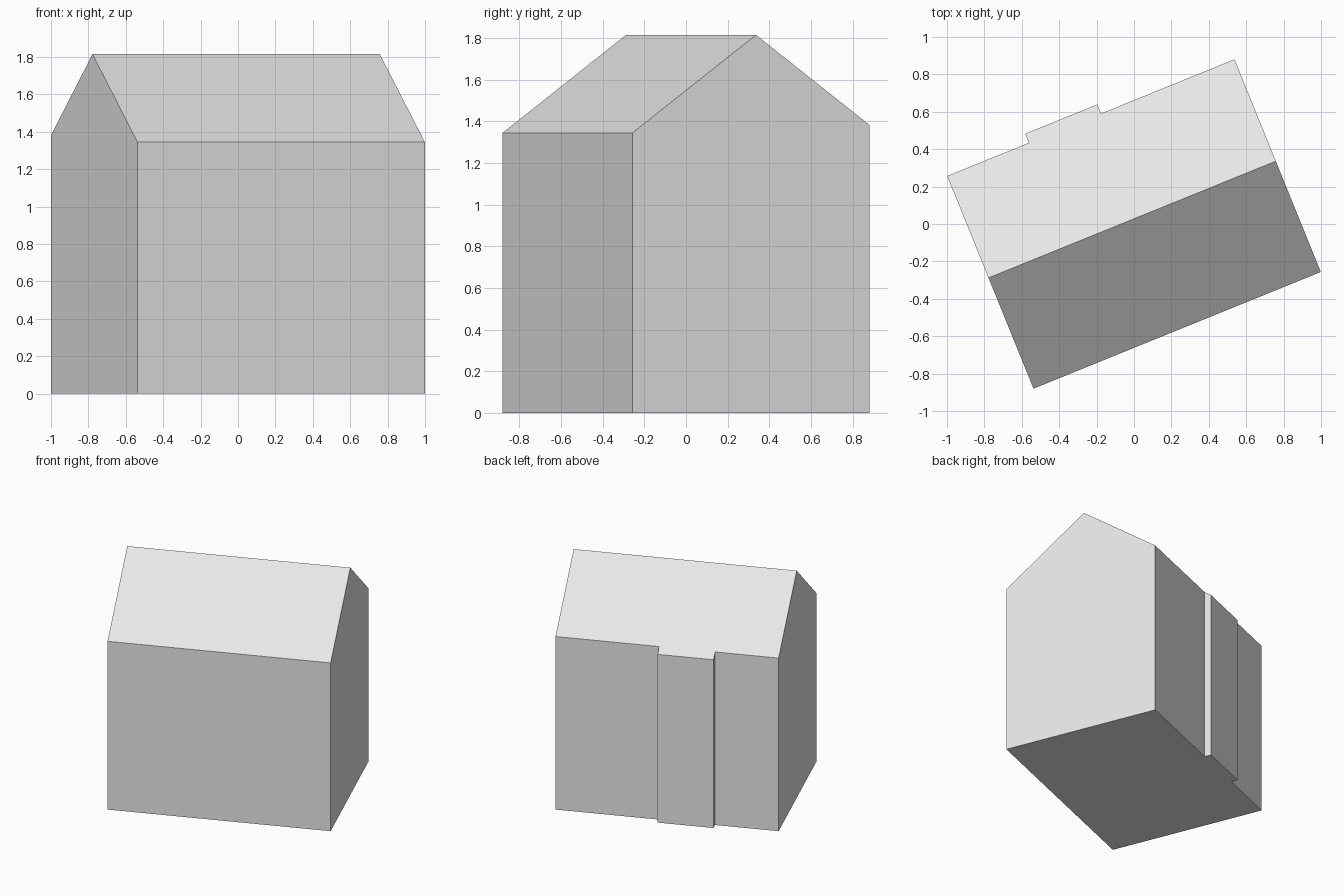
import bpy
import bmesh
import math

if "Cube" in bpy.data.objects:
    bpy.data.objects.remove(bpy.data.objects["Cube"], do_unlink=True)

HALF_LENGTH, HALF_DEPTH = 0.829, 0.6135
RIDGE_OFFSET, RIDGE_HEIGHT, ROOF_SLOPE = 0.026, 1.815, 0.735
BAY_START, BAY_END, BAY_FRONT = -0.357, 0.059, 0.666
TURN = math.radians(22.1)

# Wall colour
grey = bpy.data.materials.new("light_grey")
grey.use_nodes = True
grey.diffuse_color = (0.8, 0.8, 0.8, 1)
grey.node_tree.nodes["Principled BSDF"].inputs["Base Color"].default_value = (0.8, 0.8, 0.8, 1)


def roof_height(y):
    return RIDGE_HEIGHT - ROOF_SLOPE * abs(y - RIDGE_OFFSET)


# Footprint, counter-clockwise, with a shallow bay on the back wall
front = [(-HALF_LENGTH, RIDGE_OFFSET), (-HALF_LENGTH, -HALF_DEPTH),
         (HALF_LENGTH, -HALF_DEPTH), (HALF_LENGTH, RIDGE_OFFSET)]
back = [(HALF_LENGTH, HALF_DEPTH),
        (BAY_END, HALF_DEPTH), (BAY_END, BAY_FRONT),
        (BAY_START, BAY_FRONT), (BAY_START, HALF_DEPTH),
        (-HALF_LENGTH, HALF_DEPTH)]
outline = front + back

bm = bmesh.new()
base = [bm.verts.new((x, y, 0)) for x, y in outline]
top = [bm.verts.new((x, y, roof_height(y))) for x, y in outline]

# Walls, floor and the two roof slopes
count = len(outline)
for i in range(count):
    j = (i + 1) % count
    bm.faces.new((base[i], base[j], top[j], top[i]))
bm.faces.new(base[::-1])
bm.faces.new(top[:len(front)])
bm.faces.new(top[len(front) - 1:] + top[:1])

# Merge the gable halves into single flat walls
bmesh.ops.dissolve_limit(bm, angle_limit=0.01, verts=bm.verts[:], edges=bm.edges[:])
bmesh.ops.recalc_face_normals(bm, faces=bm.faces[:])

mesh = bpy.data.meshes.new("gabled_house")
bm.to_mesh(mesh)
bm.free()
mesh.materials.append(grey)
house = bpy.data.objects.new("gabled_house", mesh)
house.rotation_euler.z = TURN
bpy.context.collection.objects.link(house)
